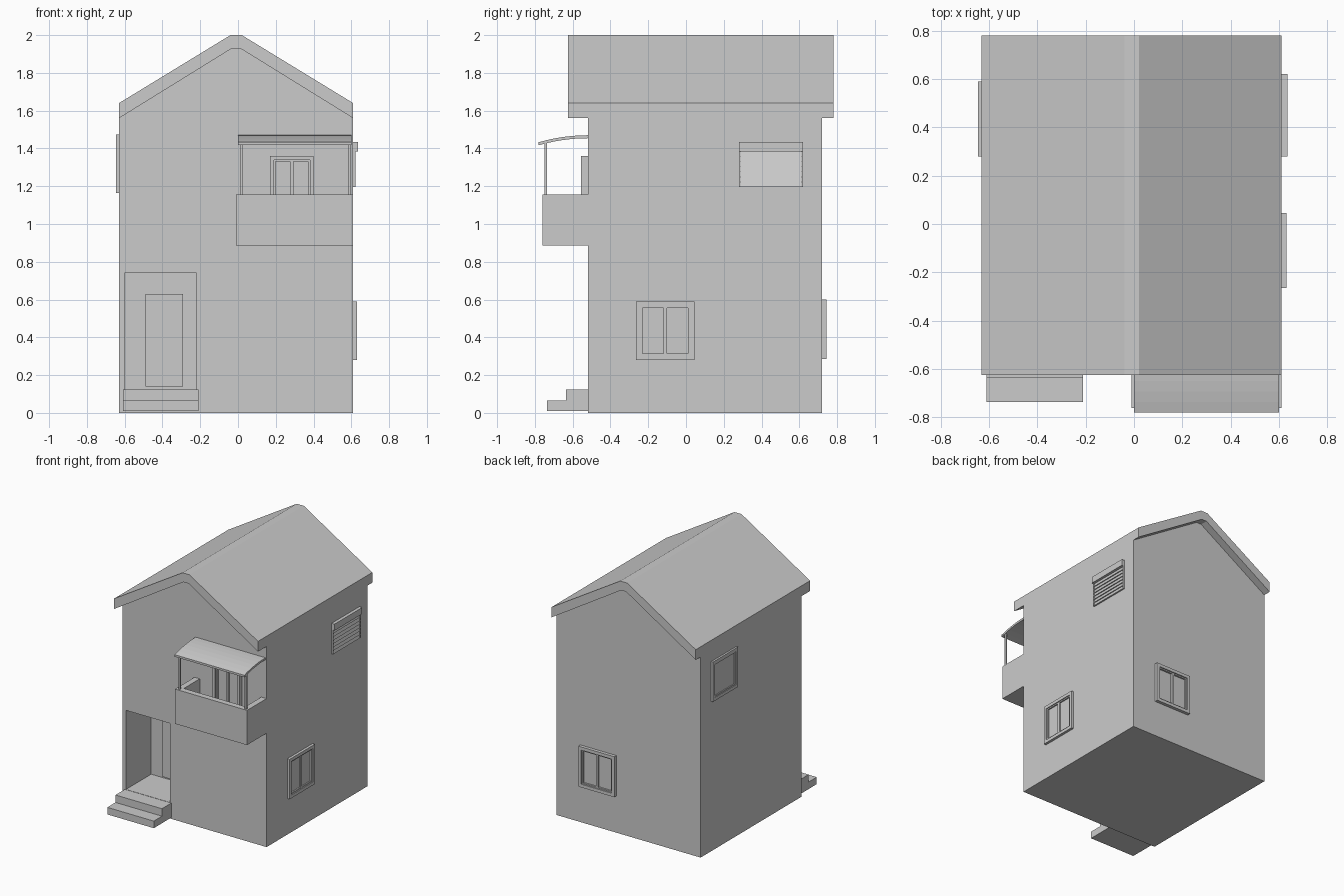
import bpy, bmesh
from math import pi
from mathutils import Matrix, Vector

if "Cube" in bpy.data.objects:
    bpy.data.objects.remove(bpy.data.objects["Cube"])


def finish(name, bm):
    bmesh.ops.recalc_face_normals(bm, faces=bm.faces)
    me = bpy.data.meshes.new(name)
    bm.to_mesh(me)
    bm.free()
    ob = bpy.data.objects.new(name, me)
    bpy.context.collection.objects.link(ob)
    return ob


def boxes(name, ranges, mat=Matrix()):
    """One object from axis-aligned boxes (x0,x1,y0,y1,z0,z1), placed by mat."""
    bm = bmesh.new()
    for x0, x1, y0, y1, z0, z1 in ranges:
        m = Matrix.Translation(((x0 + x1) / 2, (y0 + y1) / 2, (z0 + z1) / 2))
        m = mat @ m @ Matrix.Diagonal((x1 - x0, y1 - y0, z1 - z0, 1))
        bmesh.ops.create_cube(bm, size=1, matrix=m)
    return finish(name, bm)


def prism(name, pts, axis, a, b):
    """Extrude a profile along y (points are x,z) or along x (points are y,z)."""
    bm = bmesh.new()
    co = [(p, a, q) if axis == 'y' else (a, p, q) for p, q in pts]
    f = bm.faces.new([bm.verts.new(c) for c in co])
    ext = bmesh.ops.extrude_face_region(bm, geom=[f])
    d = Vector((0, b - a, 0) if axis == 'y' else (b - a, 0, 0))
    bmesh.ops.translate(bm, vec=d, verts=[v for v in ext['geom'] if isinstance(v, bmesh.types.BMVert)])
    return finish(name, bm)


def window(name, pos, turn, w, h, depth, panes=2, border=0.025, base=True):
    """Framed window facing local -y; pos is the bottom centre on the wall."""
    r, parts = w / 2, []
    b = border if base else 0
    parts += [(-r, -r + border, -depth, 0.01, 0, h), (r - border, r, -depth, 0.01, 0, h),
              (-r + border, r - border, -depth, 0.01, h - border, h)]
    if base:
        parts.append((-r + border, r - border, -depth, 0.01, 0, border))
    pw = (w - 2 * border) / panes
    for i in range(panes):
        x0 = -r + border + i * pw
        x1, s = x0 + pw, 0.009
        parts.append((x0, x1, -0.003, 0.01, b, h - border))          # glass
        d = depth * 0.65                                             # sash
        parts += [(x0, x0 + s, -d, 0, b, h - border), (x1 - s, x1, -d, 0, b, h - border),
                  (x0 + s, x1 - s, -d, 0, b, b + s),
                  (x0 + s, x1 - s, -d, 0, h - border - s, h - border)]
    return boxes(name, parts, Matrix.Translation(pos) @ Matrix.Rotation(turn, 4, 'Z'))


L, R, F, B = -0.63, 0.61, -0.52, 0.72     # outer wall planes

# House body with gables
under = [(R, 1.56), (0.012, 1.93), (-0.032, 1.93), (L, 1.56)]
body = prism("house_body", [(L, 0), (R, 0)] + under, 'y', F, B)

# Recessed entrance cut out of the body
cut = boxes("entrance_cutter", [(-0.60, -0.22, F - 0.1, F + 0.31, 0.125, 0.74)])
cut.hide_render = True
mod = body.modifiers.new("entrance", 'BOOLEAN')
mod.object, mod.operation, mod.solver = cut, 'DIFFERENCE', 'EXACT'
bpy.context.view_layer.objects.active = body
bpy.ops.object.modifier_apply(modifier=mod.name)
bpy.data.objects.remove(cut)
boxes("front_door", [(-0.49, -0.29, F + 0.295, F + 0.32, 0.14, 0.63)])

# Roof shell with front and back overhang
prism("roof", under + [(L, 1.64), (-0.04, 2.0), (0.02, 2.0), (R, 1.64)], 'y', -0.625, 0.78)

# Entrance steps
prism("entrance_steps", [(F, 0.01), (-0.735, 0.01), (-0.735, 0.065), (-0.635, 0.065),
                         (-0.635, 0.123), (F, 0.123)], 'x', -0.61, -0.21)

# Balcony: floor and three parapet walls
t, z0, z1, bx, by = 0.045, 0.885, 1.155, -0.01, -0.76
boxes("balcony", [(bx, R, by, F, z0, z0 + 0.04),
                  (bx, R, by, by + t, z0 + 0.04, z1),
                  (bx, bx + t, by + t, F, z0 + 0.04, z1),
                  (R - t, R, by + t, F, z0 + 0.04, z1)])
boxes("canopy_posts", [(x, x + 0.013, -0.75, -0.737, z1, 1.435) for x in (0.012, 0.583)])

# Curved balcony canopy
arc = []
for i in range(7):
    s = i / 6
    arc.append((-0.78 + 0.26 * s, 1.433 + 0.037 * (1 - (1 - s) ** 2)))
prism("balcony_canopy", arc + [(y, z - 0.016) for y, z in reversed(arc)], 'x', 0.0, 0.6)

# Balcony door and windows
window("balcony_door", (0.285, F, z0 + 0.04), 0, 0.23, 0.435, 0.035, border=0.02, base=False)
window("right_window", (R, -0.11, 0.28), pi / 2, 0.31, 0.31, 0.02)
window("back_window", (0.25, B, 0.285), pi, 0.31, 0.315, 0.025)
window("left_window", (L, 0.435, 1.165), -pi / 2, 0.31, 0.31, 0.015, panes=1)

# Louvred shutter with its housing on the right wall
slats, n = [], 7
for i in range(n):
    z = 1.197 + i * 0.188 / n
    slats += [(R + 0.012, z), (R + 0.004, z + 0.188 / n)]
prism("shutter_slats", [(R - 0.01, 1.197)] + slats + [(R - 0.01, 1.385)], 'y', 0.29, 0.61)
boxes("shutter_housing", [(R - 0.01, R + 0.025, 0.28, 0.62, 1.385, 1.435),
                          (R - 0.01, R + 0.013, 0.28, 0.29, 1.197, 1.385),
                          (R - 0.01, R + 0.013, 0.61, 0.62, 1.197, 1.385)])
